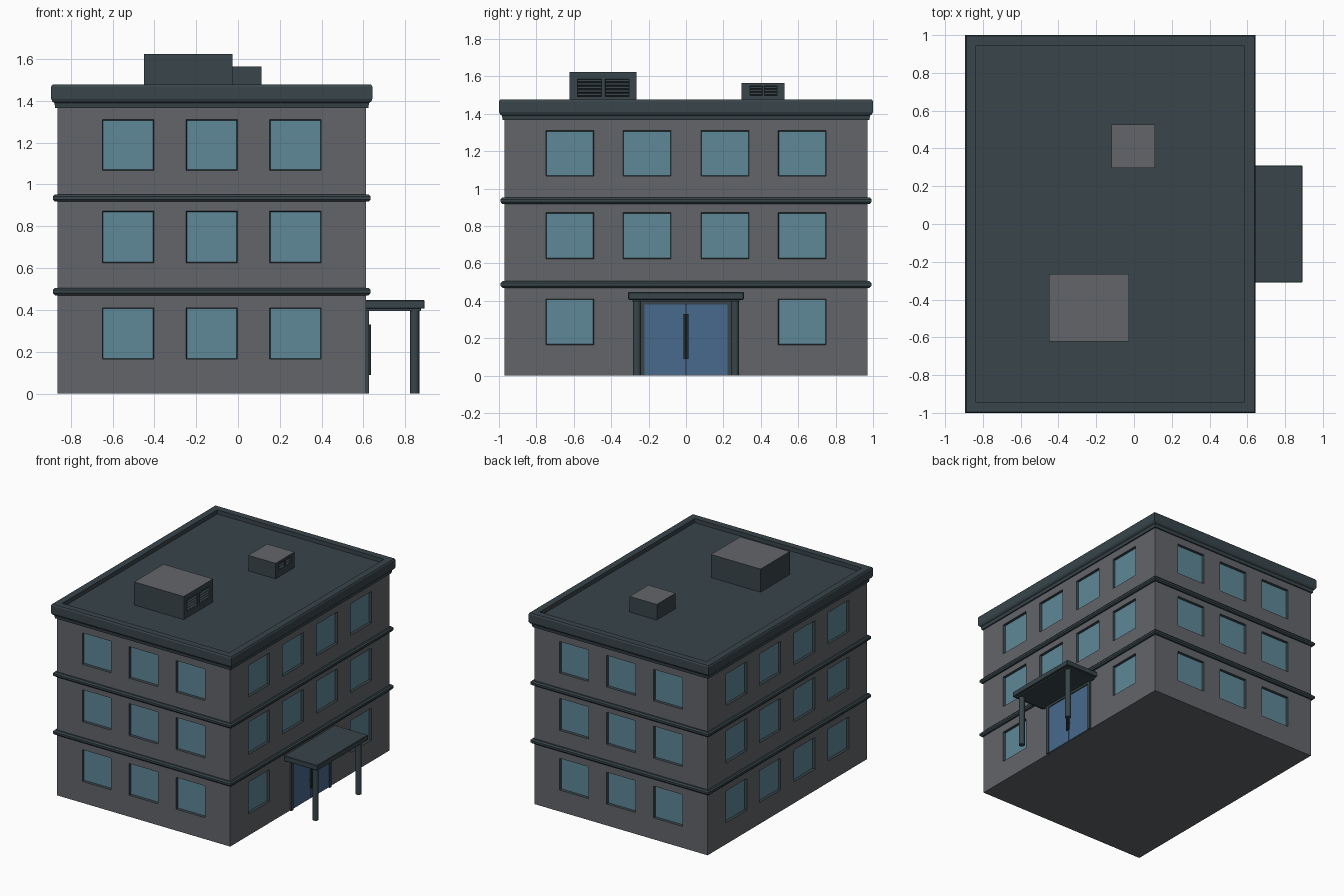
import bpy, bmesh, math
from mathutils import Matrix, Vector

cube = bpy.data.objects.get("Cube")
if cube:
    bpy.data.objects.remove(cube, do_unlink=True)


def material(name, rgb):
    m = bpy.data.materials.new(name)
    m.use_nodes = True
    m.diffuse_color = (*rgb, 1)
    bsdf = m.node_tree.nodes["Principled BSDF"]
    bsdf.inputs["Base Color"].default_value = (*rgb, 1)
    bsdf.inputs["Roughness"].default_value = 0.8
    return m


WALL = material("grey_wall", (0.123, 0.13, 0.144))
TRIM = material("dark_slate_trim", (0.04, 0.06, 0.069))
GLASS = material("window_blue", (0.112, 0.246, 0.314))
DOOR = material("door_blue", (0.065, 0.144, 0.262))
BLACK = material("dark_metal", (0.018, 0.024, 0.027))

# Main wall footprint
X0, X1, Y = -0.864, 0.613, 0.97


def finish(name, bm, mats):
    mesh = bpy.data.meshes.new(name)
    bm.to_mesh(mesh)
    bm.free()
    for m in mats:
        mesh.materials.append(m)
    obj = bpy.data.objects.new(name, mesh)
    bpy.context.collection.objects.link(obj)
    return obj


def box_bmesh(lo, hi):
    lo, hi = Vector(lo), Vector(hi)
    bm = bmesh.new()
    bmesh.ops.create_cube(bm, size=1, matrix=Matrix.Translation((lo + hi) / 2)
                          @ Matrix.Diagonal((*(hi - lo), 1)))
    return bm


def box(name, lo, hi, mat, bevel=0):
    obj = finish(name, box_bmesh(lo, hi), [mat])
    if bevel:
        mod = obj.modifiers.new("soft_edges", "BEVEL")
        mod.width, mod.segments = bevel, 1
    return obj


def panelled_box(name, lo, hi, spans, allowed, mats, rim, depth):
    """Box whose side faces inside the spans are recessed panels.
    Materials: 0 sides, 1 reveals, 2 panels, 3 top."""
    bm = box_bmesh(lo, hi)
    for axis, ranges in spans.items():
        normal = Vector([float(i == axis) for i in range(3)])
        for cut in [c for r in ranges for c in r]:
            bmesh.ops.bisect_plane(bm, geom=bm.verts[:] + bm.edges[:] + bm.faces[:],
                                   plane_co=normal * cut, plane_no=normal)
    bm.normal_update()

    def inside(value, axis):
        return any(a < value < b for a, b in spans.get(axis, []))

    panels = []
    for f in bm.faces:
        c = f.calc_center_median()
        if f.normal.z > 0.5:
            f.material_index = 3
        elif abs(f.normal.z) < 0.5:
            across = 1 if abs(f.normal.x) > 0.5 else 0
            if inside(c[across], across) and inside(c.z, 2) and allowed(f.normal, c):
                panels.append(f)
    reveals = bmesh.ops.inset_individual(bm, faces=panels, thickness=rim, depth=-depth)
    for f in reveals["faces"]:
        f.material_index = 1
    for f in panels:
        f.material_index = 2
    return finish(name, bm, mats)


def moulding(name, profile, cap=False):
    """Sweep (offset, height) pairs around the wall footprint."""
    bm = bmesh.new()
    rings = [[bm.verts.new(p) for p in ((X0 - d, -Y - d, z), (X1 + d, -Y - d, z),
                                        (X1 + d, Y + d, z), (X0 - d, Y + d, z))]
             for d, z in profile]
    for a, b in zip(rings, rings[1:]):
        for i in range(4):
            j = (i + 1) % 4
            bm.faces.new((a[i], a[j], b[j], b[i]))
    if cap:
        bm.faces.new(rings[-1])
    return finish(name, bm, [TRIM])


# Walls with recessed windows; the entrance takes the middle of the ground floor
floors = [(0.165, 0.41), (0.625, 0.872), (1.067, 1.31)]
mid = (X0 + X1) / 2
x_windows = [(mid + c - 0.123, mid + c + 0.123) for c in (-0.4, 0, 0.4)]
y_windows = [(c - 0.128, c + 0.128) for c in (-0.621, -0.2085, 0.2085, 0.621)]
panelled_box("walls", (X0, -Y, 0), (X1, Y, 1.42),
             {0: x_windows, 1: y_windows, 2: floors},
             lambda n, c: not (n.x > 0.5 and c.z < 0.5 and abs(c.y) < 0.4),
             [WALL, TRIM, GLASS, WALL], 0.005, 0.018)

# Floor bands, cornice and sunken roof
for label, z in (("lower_band", 0.47), ("upper_band", 0.918)):
    moulding(label, [(0, z), (0.012, z), (0.021, z + 0.01), (0.021, z + 0.025),
                     (0.012, z + 0.035), (0, z + 0.035)])
moulding("cornice_and_roof",
         [(0, 1.366), (0.01, 1.366), (0.014, 1.39), (0.024, 1.397), (0.03, 1.41),
          (0.03, 1.467), (0.024, 1.477), (-0.027, 1.477), (-0.027, 1.445)], cap=True)


# Rooftop vent units with slatted openings facing the entrance side
def vent_unit(name, lo, hi, openings, z_range, slats):
    panelled_box(name, lo, hi, {1: openings, 2: [z_range]},
                 lambda n, c: n.x > 0.5, [TRIM, TRIM, BLACK, WALL], 0.002, 0.025)
    for side, (a, b) in zip(("front", "back"), openings):
        bm = bmesh.new()
        for i in range(slats):
            z = z_range[0] + (i + 0.5) * (z_range[1] - z_range[0]) / slats
            bmesh.ops.create_cube(bm, size=1, matrix=
                                  Matrix.Translation((hi[0] - 0.013, (a + b) / 2, z))
                                  @ Matrix.Rotation(math.radians(35), 4, "Y")
                                  @ Matrix.Diagonal((0.018, b - a, 0.004, 1)))
        finish(f"{name}_{side}_slats", bm, [TRIM])


vent_unit("large_vent_unit", (-0.45, -0.622, 1.44), (-0.027, -0.265, 1.623),
          [(-0.58, -0.452), (-0.432, -0.305)], (1.492, 1.585), 5)
vent_unit("small_vent_unit", (-0.12, 0.297, 1.44), (0.112, 0.527, 1.565),
          [(0.342, 0.408), (0.42, 0.487)], (1.498, 1.548), 3)

# Entrance: frame, double door, seam and handles
for label, s in (("front", -1), ("back", 1)):
    ya, yb = sorted((s * 0.222, s * 0.245))
    box(f"door_frame_{label}", (X1 - 0.01, ya, 0), (X1 + 0.014, yb, 0.4), TRIM)
    ya, yb = sorted((s * 0.002, s * 0.222))
    box(f"door_leaf_{label}", (X1 - 0.01, ya, 0.004), (X1 + 0.006, yb, 0.38), DOOR)
    ya, yb = sorted((s * 0.004, s * 0.014))
    box(f"door_handle_{label}", (X1 + 0.012, ya, 0.09), (X1 + 0.022, yb, 0.33), BLACK)
    for z in (0.14, 0.28):
        box(f"handle_mount_{label}", (X1, ya, z), (X1 + 0.016, yb, z + 0.012), BLACK)
box("door_lintel", (X1 - 0.01, -0.245, 0.38), (X1 + 0.014, 0.245, 0.41), TRIM)
box("door_seam", (X1 - 0.01, -0.002, 0.004), (X1 + 0.003, 0.002, 0.38), BLACK)

# Canopy on two round posts
box("canopy_slab", (X1 - 0.01, -0.31, 0.406), (0.893, 0.31, 0.447), TRIM, 0.004)
box("canopy_underside", (X1 - 0.01, -0.285, 0.396), (0.875, 0.285, 0.408), TRIM)
for label, y in (("front", -0.262), ("back", 0.262)):
    bpy.ops.mesh.primitive_cylinder_add(vertices=16, radius=0.022, depth=0.4,
                                        location=(0.845, y, 0.2))
    post = bpy.context.object
    post.name = f"canopy_post_{label}"
    post.data.materials.append(TRIM)
    bpy.ops.object.shade_smooth_by_angle(angle=math.radians(40))
